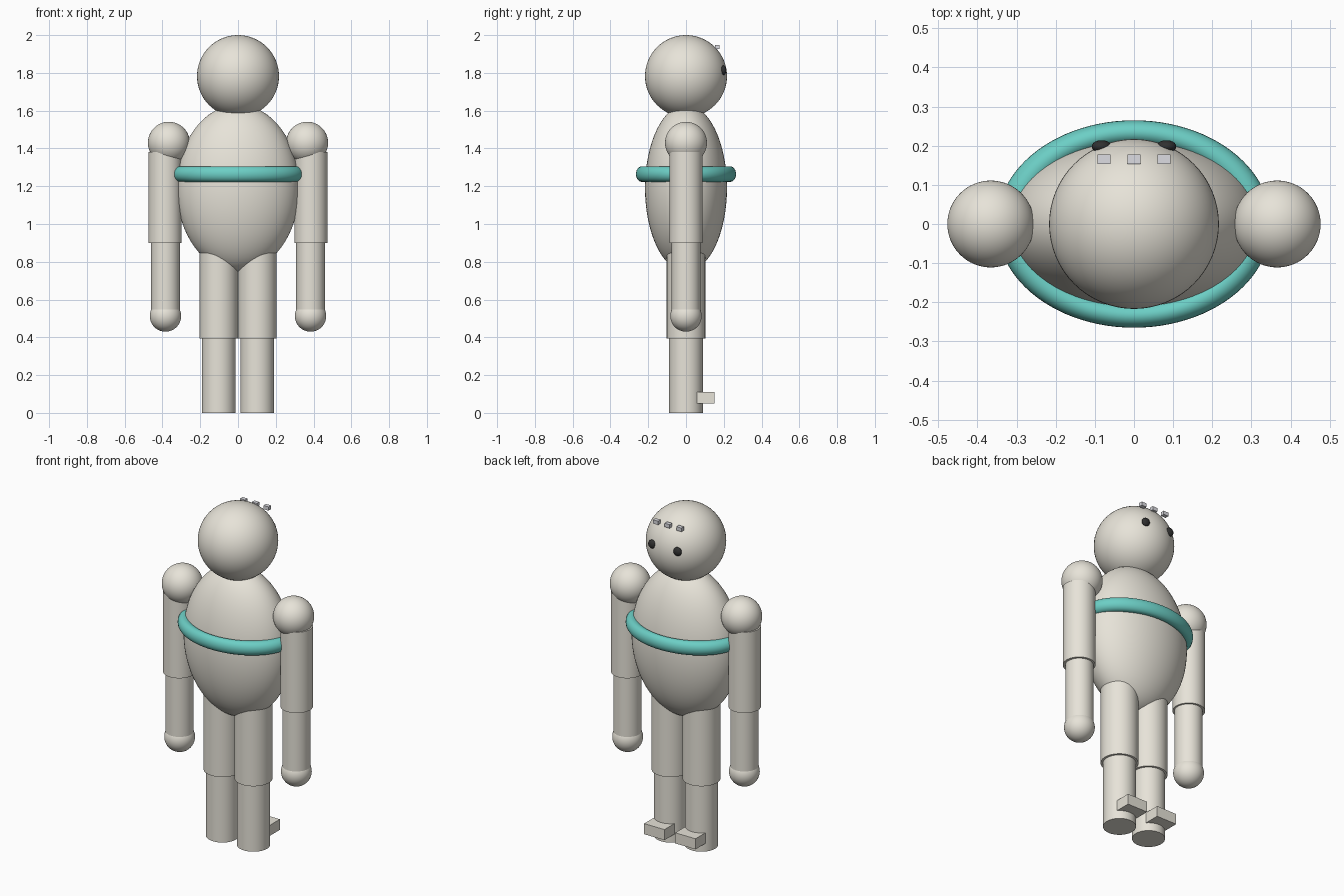
import bpy
import math

if "Cube" in bpy.data.objects:
    bpy.data.objects.remove(bpy.data.objects["Cube"])


def material(name, rgb):
    m = bpy.data.materials.new(name)
    m.diffuse_color = (*rgb, 1)
    m.use_nodes = True
    m.node_tree.nodes["Principled BSDF"].inputs["Base Color"].default_value = m.diffuse_color
    return m


CREAM = material("cream", (0.80, 0.77, 0.69))
TEAL = material("teal", (0.15, 0.62, 0.56))
DARK = material("dark", (0.03, 0.03, 0.03))
PALE = material("pale_grey", (0.72, 0.72, 0.76))


def finish(name, mat, smooth=True):
    ob = bpy.context.object
    ob.name = name
    ob.data.materials.append(mat)
    bpy.ops.object.transform_apply(location=False, rotation=False, scale=True)
    if smooth:
        bpy.ops.object.shade_smooth_by_angle(angle=math.radians(40))
    return ob


def ball(name, loc, radii, mat=CREAM):
    bpy.ops.mesh.primitive_uv_sphere_add(segments=64, ring_count=32, radius=1, location=loc)
    bpy.context.object.scale = radii
    return finish(name, mat)


def post(name, x, z0, z1, r):
    bpy.ops.mesh.primitive_cylinder_add(vertices=64, radius=r, depth=z1 - z0,
                                        location=(x, 0, (z0 + z1) / 2))
    return finish(name, CREAM)


def block(name, loc, size, mat=CREAM):
    bpy.ops.mesh.primitive_cube_add(size=1, location=loc)
    bpy.context.object.scale = size
    return finish(name, mat, smooth=False)


# Head and egg-shaped body
ball("head", (0, 0, 1.783), (0.217, 0.217, 0.217))
ball("body", (0, 0, 1.19), (0.325, 0.217, 0.442))

# Oval ring around the chest
bpy.ops.mesh.primitive_torus_add(major_segments=96, minor_segments=24, major_radius=0.31,
                                 minor_radius=0.041, location=(0, 0, 1.264))
bpy.context.object.scale = (1, 0.755, 1)
finish("chest_ring", TEAL)

for side, s in (("left", -1), ("right", 1)):
    # Arms
    ball(side + "_shoulder", (s * 0.366, 0, 1.43), (0.111, 0.111, 0.111))
    post(side + "_upper_arm", s * 0.386, 0.90, 1.38, 0.088)
    post(side + "_forearm", s * 0.384, 0.51, 0.92, 0.076)
    ball(side + "_hand", (s * 0.384, 0, 0.513), (0.083, 0.083, 0.083))
    # Legs, with toe blocks on the face side
    post(side + "_thigh", s * 0.102, 0.395, 0.86, 0.102)
    post(side + "_shin", s * 0.102, 0, 0.42, 0.089)
    block(side + "_toe", (s * 0.102, 0.101, 0.08), (0.134, 0.102, 0.063))
    # Eyes
    ball(side + "_eye", (s * 0.083, 0.198, 1.814), (0.025, 0.016, 0.025), DARK)

# Three small blocks above the eyes
for i in (-1, 0, 1):
    block("brow_block_%d" % (i + 2), (i * 0.077, 0.165, 1.937), (0.033, 0.024, 0.022), PALE)
